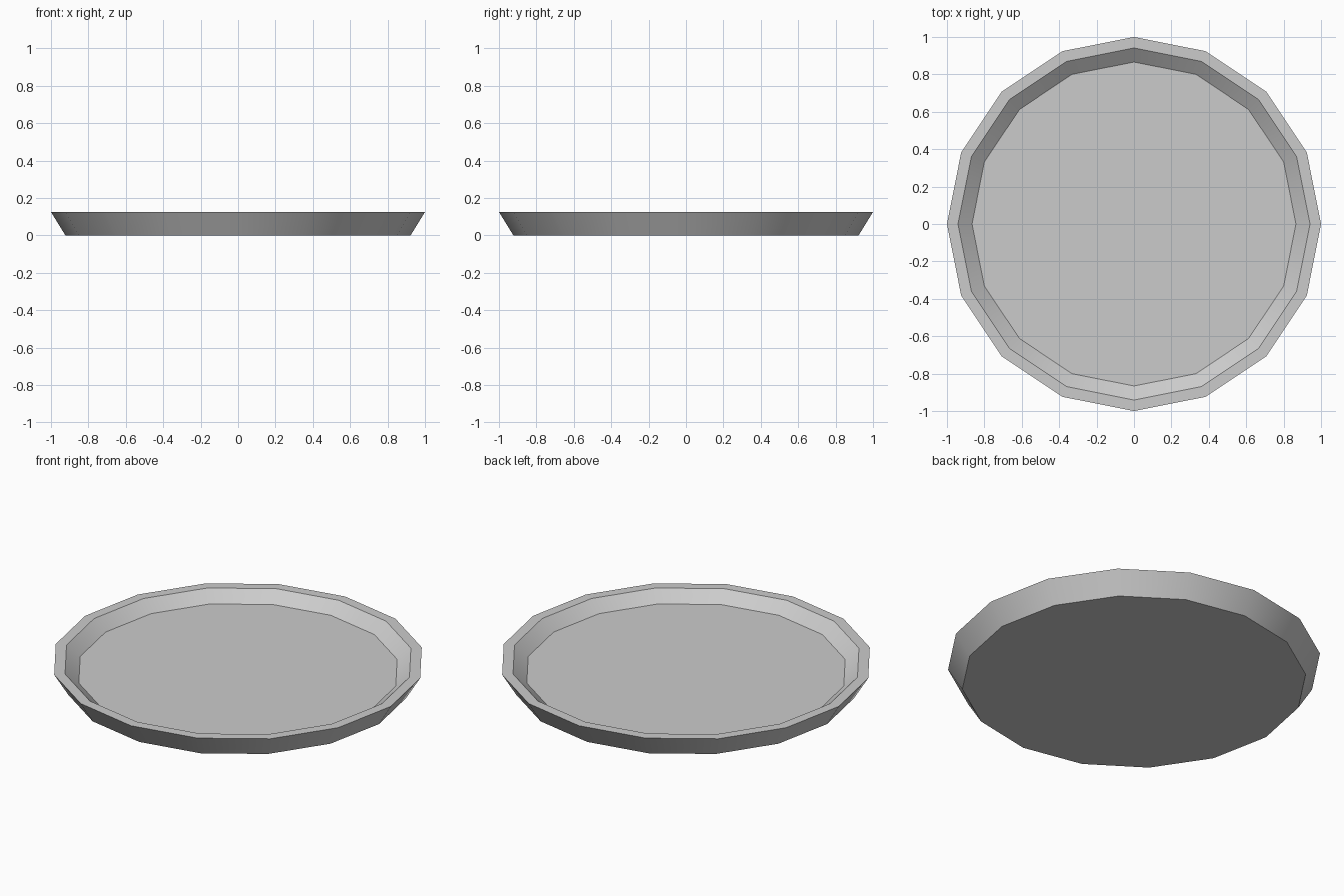
import bpy, bmesh
from math import cos, sin, tau

if "Cube" in bpy.data.objects:
    bpy.data.objects.remove(bpy.data.objects["Cube"])

SIDES = 16
# Profile (radius, height) from the underside, over the rim, to the inner floor
PROFILE = [(0.923, 0.0), (1.0, 0.125), (0.941, 0.125), (0.866, 0.065)]

# Plate: lathe the profile into a closed 16-sided shell
bm = bmesh.new()
rings = [[bm.verts.new((r * cos(tau * i / SIDES), r * sin(tau * i / SIDES), z))
          for i in range(SIDES)] for r, z in PROFILE]
for a, b in zip(rings, rings[1:]):
    for i in range(SIDES):
        j = (i + 1) % SIDES
        bm.faces.new((a[i], a[j], b[j], b[i]))
bm.faces.new(rings[0][::-1])
bm.faces.new(rings[-1])
bmesh.ops.recalc_face_normals(bm, faces=bm.faces)

mesh = bpy.data.meshes.new("plate")
bm.to_mesh(mesh)
bm.free()
plate = bpy.data.objects.new("plate", mesh)
bpy.context.collection.objects.link(plate)

# Smooth around the wall, crisp at the rim and floor edges
bpy.context.view_layer.objects.active = plate
plate.select_set(True)
bpy.ops.object.shade_smooth_by_angle(angle=0.52)
